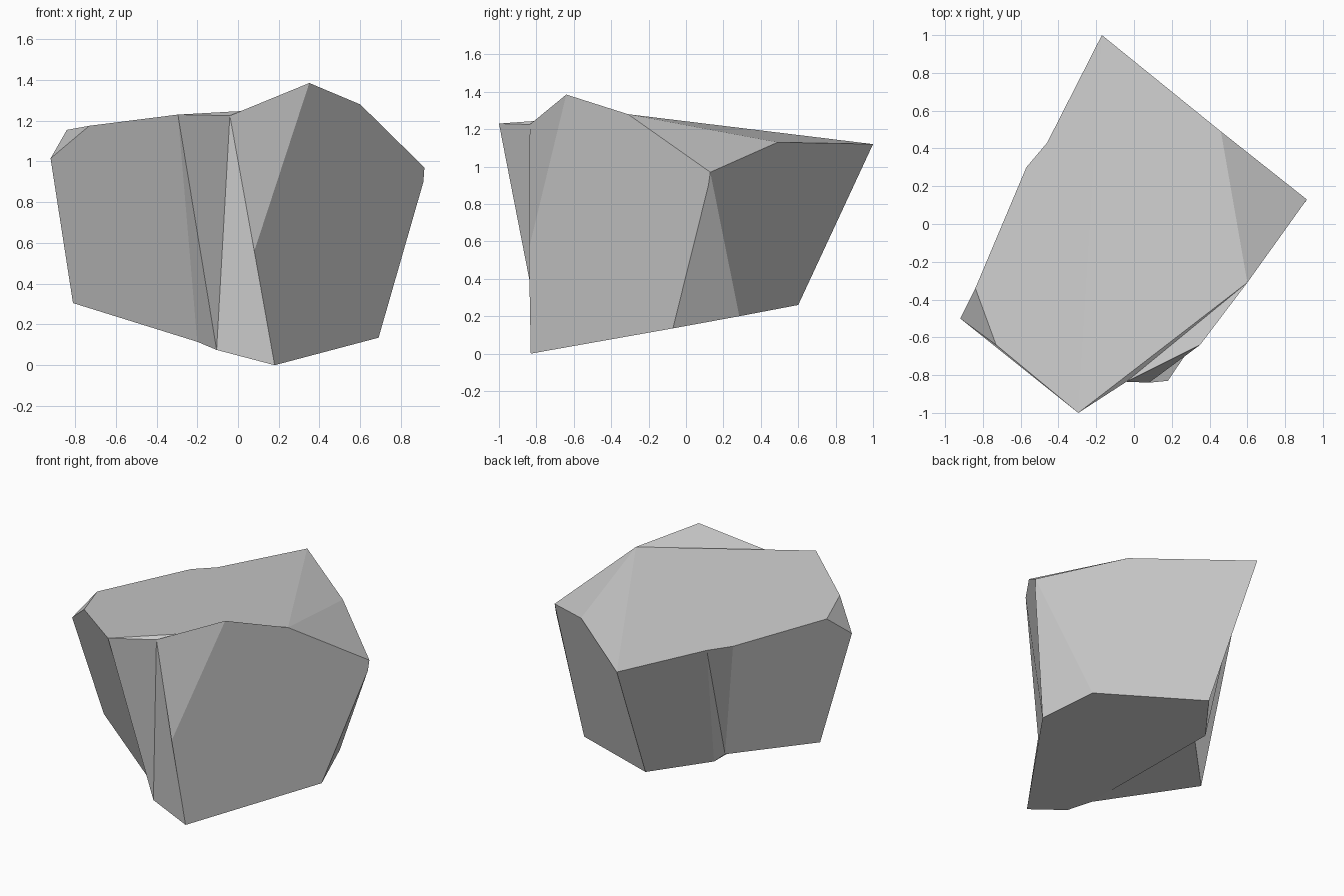
import bpy
import bmesh

cube = bpy.data.objects.get("Cube")
if cube:
    bpy.data.objects.remove(cube, do_unlink=True)


def make_material(name, colour):
    mat = bpy.data.materials.new(name)
    mat.use_nodes = True
    mat.diffuse_color = colour
    mat.node_tree.nodes["Principled BSDF"].inputs["Base Color"].default_value = colour
    return mat


# Corners of the chiselled boulder, named by where they sit
corners = {
    # upper rim
    "peak": (0.35, -0.64, 1.385),
    "shoulder": (0.60, -0.31, 1.28),
    "bend": (0.46, 0.49, 1.13),
    "east": (0.915, 0.13, 0.97),
    "east_low": (0.91, 0.12, 0.90),
    "back": (-0.17, 1.0, 1.12),
    "dent_a": (-0.46, 0.43, 1.13),
    "dent_b": (-0.57, 0.30, 1.138),
    "chip_back": (-0.84, -0.34, 1.155),
    "chip_tip": (-0.92, -0.50, 1.015),
    "chip_front": (-0.73, -0.64, 1.175),
    "front": (-0.295, -1.0, 1.23),
    "notch": (-0.04, -0.835, 1.225),
    "cheek": (0.08, -0.84, 0.56),
    # lower rim
    "toe": (0.18, -0.83, 0.0),
    "toe_left": (-0.105, -0.775, 0.075),
    "foot_left": (-0.20, -0.65, 0.115),
    "base_west": (-0.81, -0.31, 0.305),
    "base_dent_b": (-0.39, 0.13, 0.278),
    "base_dent_a": (-0.383, 0.24, 0.268),
    "base_back": (-0.11, 0.60, 0.26),
    "base_east": (0.58, 0.285, 0.20),
    "base_right": (0.69, -0.07, 0.135),
}

# Facets, each a loop of corners; the first corner sets how a bent facet folds
facets = [
    # top
    "notch peak shoulder",
    "front notch shoulder",
    "shoulder bend back",
    "front shoulder back",
    "front back dent_a dent_b chip_back chip_front",
    "shoulder east bend",
    "chip_front chip_back chip_tip",
    # right side
    "toe base_right east_low east shoulder peak cheek",
    "base_right base_east east east_low",
    # back side
    "base_east base_back back bend east",
    "base_back base_dent_a dent_a back",
    "dent_a base_dent_a base_dent_b",
    "dent_a base_dent_b dent_b",
    # left side
    "base_dent_b base_west chip_tip chip_back dent_b",
    "chip_front chip_tip base_west foot_left front",
    # front notch
    "front foot_left toe_left",
    "front toe_left notch",
    "notch toe_left toe cheek",
    "notch cheek peak",
    # underside
    "toe base_back base_east base_right",
    "toe toe_left foot_left base_dent_a base_back",
    "foot_left base_dent_b base_dent_a",
    "foot_left base_west base_dent_b",
]

bm = bmesh.new()
verts = {name: bm.verts.new(co) for name, co in corners.items()}
for loop in facets:
    bm.faces.new([verts[name] for name in loop.split()])
bmesh.ops.recalc_face_normals(bm, faces=bm.faces)

mesh = bpy.data.meshes.new("boulder")
bm.to_mesh(mesh)
bm.free()
mesh.materials.append(make_material("stone grey", (0.6, 0.6, 0.6, 1.0)))
boulder = bpy.data.objects.new("boulder", mesh)
bpy.context.collection.objects.link(boulder)
